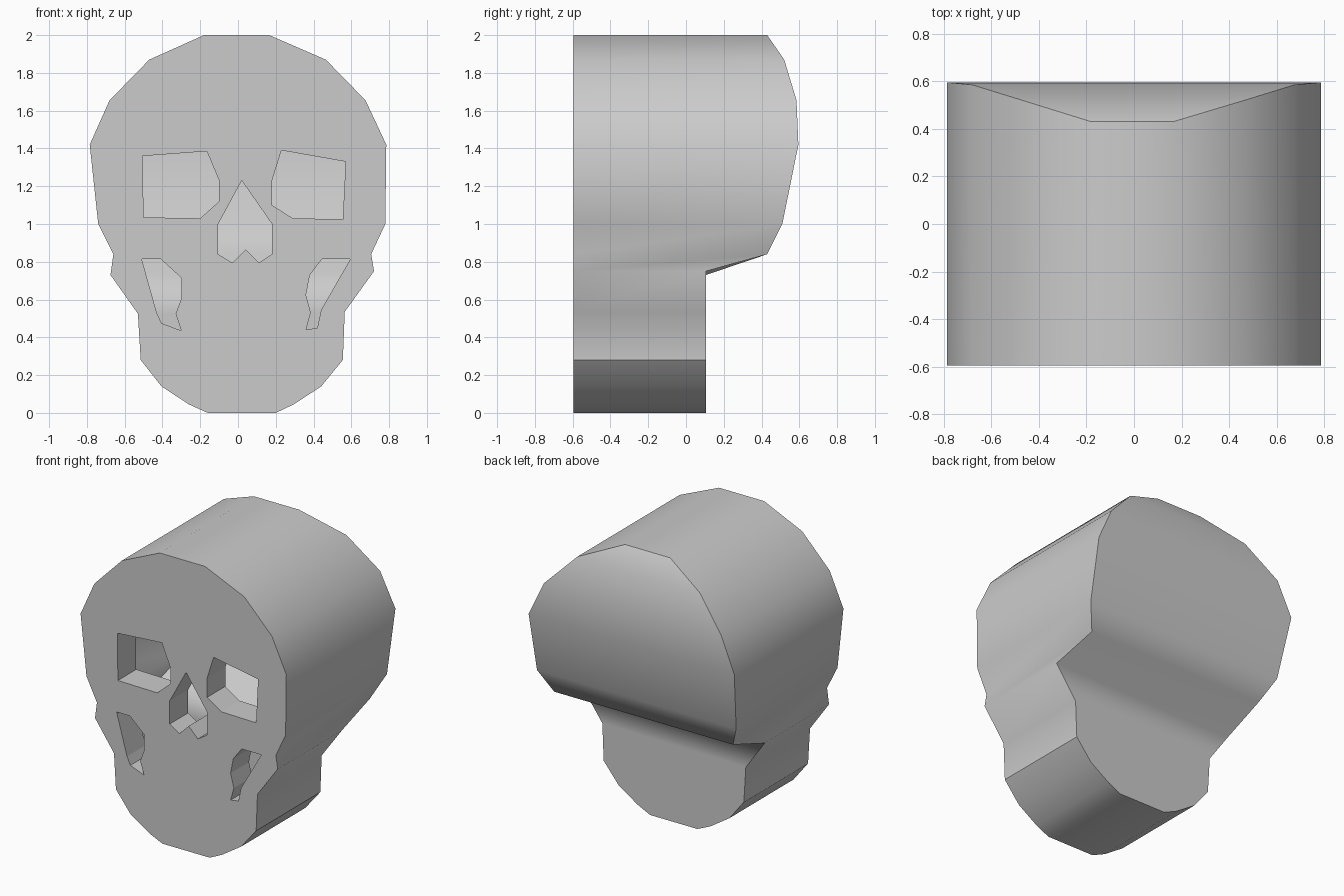
import bpy, bmesh

if "Cube" in bpy.data.objects:
    bpy.data.objects.remove(bpy.data.objects["Cube"])

FRONT = -0.595
SOCKET_DEPTH = 0.2

# Silhouette rows, bottom to top: left x, left z, right x, right z, back y
ROWS = [
    (-0.16, 0.0, 0.20, 0.0, 0.105),
    (-0.26, 0.045, 0.295, 0.045, 0.105),
    (-0.405, 0.14, 0.44, 0.14, 0.105),
    (-0.515, 0.28, 0.555, 0.28, 0.105),
    (-0.53, 0.525, 0.565, 0.535, 0.105),
    (-0.675, 0.73, 0.72, 0.75, 0.105),
    (-0.66, 0.84, 0.705, 0.84, 0.43),
    (-0.74, 1.0, 0.78, 1.0, 0.51),
    (-0.785, 1.42, 0.785, 1.42, 0.595),
    (-0.68, 1.655, 0.675, 1.655, 0.585),
    (-0.47, 1.87, 0.465, 1.87, 0.52),
    (-0.18, 2.0, 0.165, 2.0, 0.43),
]
CORNER_ROW = 3  # crisp jaw corner

# Openings in the face (x, z)
OPENINGS = [
    # left eye
    [(-0.505, 1.36), (-0.165, 1.385), (-0.10, 1.23), (-0.10, 1.12),
     (-0.20, 1.03), (-0.50, 1.035)],
    # right eye
    [(0.23, 1.39), (0.57, 1.33), (0.555, 1.025), (0.29, 1.03),
     (0.18, 1.10), (0.18, 1.23)],
    # nose
    [(0.02, 1.23), (0.18, 1.0), (0.18, 0.84), (0.11, 0.795), (0.04, 0.865),
     (-0.03, 0.795), (-0.105, 0.84), (-0.105, 1.0)],
    # left cheek
    [(-0.51, 0.815), (-0.41, 0.815), (-0.30, 0.715), (-0.30, 0.605),
     (-0.33, 0.525), (-0.30, 0.435), (-0.405, 0.475), (-0.43, 0.53)],
    # right cheek
    [(0.595, 0.815), (0.445, 0.815), (0.38, 0.73), (0.36, 0.625),
     (0.385, 0.53), (0.36, 0.44), (0.42, 0.45), (0.44, 0.545)],
]

bm = bmesh.new()


def ring(points):
    return [bm.verts.new(p) for p in points]


def loop_edges(verts):
    return [bm.edges.new((v, verts[(i + 1) % len(verts)])) for i, v in enumerate(verts)]


def wall(a, b):
    n = len(a)
    return [bm.faces.new((a[i], a[(i + 1) % n], b[(i + 1) % n], b[i])) for i in range(n)]


# Front and back outlines: up the right side, down the left
outline = [(r[2], r[3], r[4]) for r in ROWS] + [(r[0], r[1], r[4]) for r in reversed(ROWS)]
front = ring([(x, FRONT, z) for x, z, _ in outline])
back = ring([(x, y, z) for x, z, y in outline])
rims = [ring([(x, FRONT, z) for x, z in pts]) for pts in OPENINGS]

# Flat face with openings
fill = loop_edges(front)
for rim in rims:
    fill += loop_edges(rim)
sharp = list(fill)
bmesh.ops.triangle_fill(bm, edges=fill, use_beauty=True, use_dissolve=False)
for f in bm.faces:
    f.smooth = False

# Outer side wall, and the rounded back in strips
smooth = wall(front, back)
sharp += [bm.edges.get((back[i], back[(i + 1) % len(back)])) for i in range(len(back))]
last = len(outline) - 1
for i in range(len(ROWS) - 1):
    smooth.append(bm.faces.new((back[i], back[i + 1], back[last - i - 1], back[last - i])))
for i in (CORNER_ROW, last - CORNER_ROW):
    sharp.append(bm.edges.get((front[i], back[i])))
for f in smooth:
    f.smooth = True

# Open socket walls leading into the hollow shell
for rim in rims:
    inner = ring([(v.co.x, FRONT + SOCKET_DEPTH, v.co.z) for v in rim])
    wall(rim, inner)

bmesh.ops.recalc_face_normals(bm, faces=bm.faces)
# Make sure the face plate looks forward
bm.normal_update()
plate = next(f for f in bm.faces if all(v.co.y < FRONT + 1e-4 for v in f.verts))
if plate.normal.y > 0:
    bmesh.ops.reverse_faces(bm, faces=bm.faces)
for e in sharp:
    e.smooth = False

mesh = bpy.data.meshes.new("skull")
bm.to_mesh(mesh)
bm.free()
skull = bpy.data.objects.new("skull", mesh)
bpy.context.collection.objects.link(skull)
